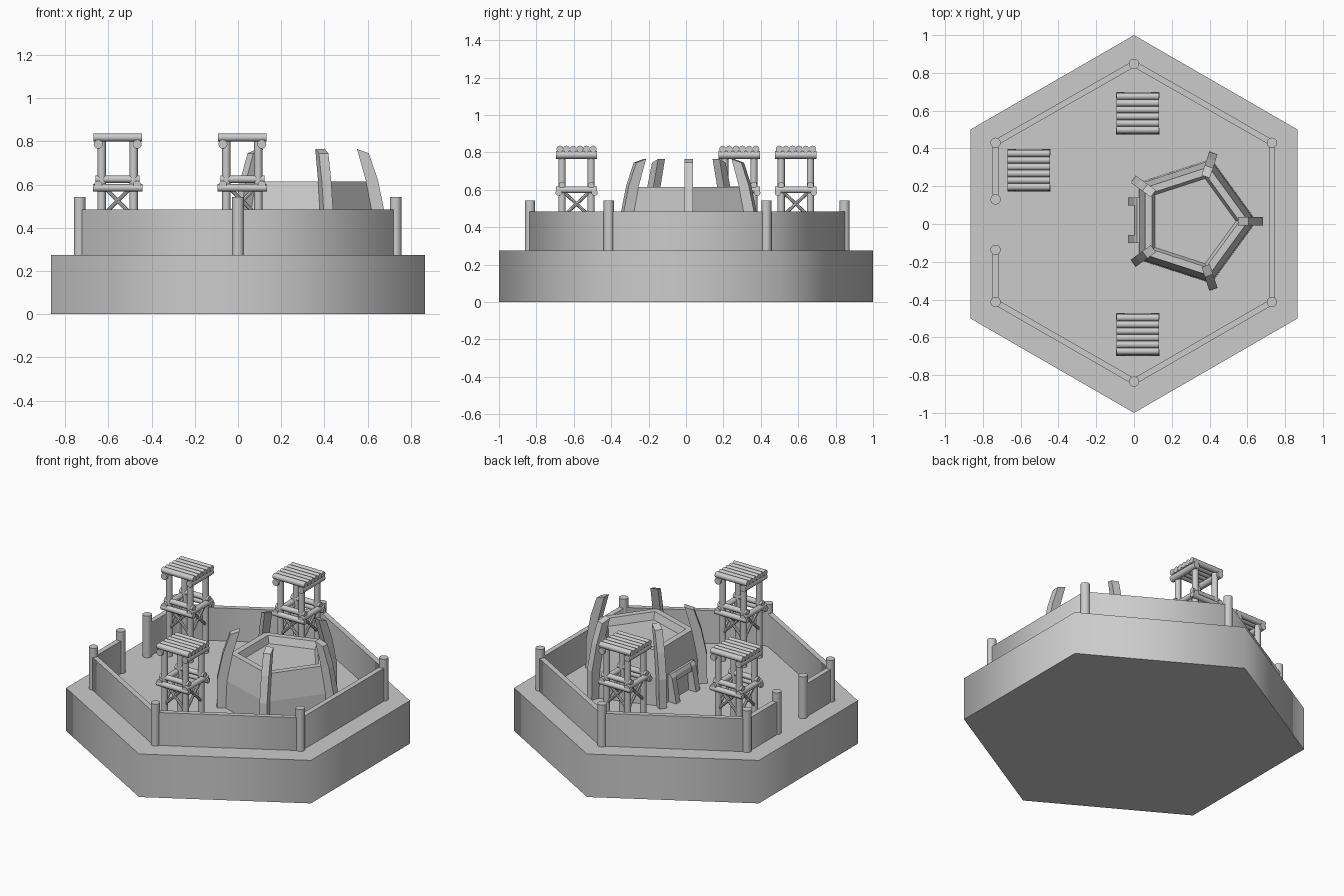
import bpy, bmesh, math
from mathutils import Vector

if "Cube" in bpy.data.objects:
    bpy.data.objects.remove(bpy.data.objects["Cube"])

FLOOR = 0.275


def finish(bm, name, angle=None):
    bmesh.ops.recalc_face_normals(bm, faces=bm.faces)
    me = bpy.data.meshes.new(name)
    bm.to_mesh(me)
    bm.free()
    ob = bpy.data.objects.new(name, me)
    bpy.context.collection.objects.link(ob)
    if angle:
        bpy.ops.object.select_all(action='DESELECT')
        ob.select_set(True)
        bpy.context.view_layer.objects.active = ob
        bpy.ops.object.shade_smooth_by_angle(angle=math.radians(angle))
    return ob


def add_log(bm, a, b, r, seg=12):
    a, b = Vector(a), Vector(b)
    d = b - a
    m = d.to_track_quat('Z', 'Y').to_matrix().to_4x4()
    m.translation = (a + b) / 2
    bmesh.ops.create_cone(bm, cap_ends=True, segments=seg, radius1=r, radius2=r,
                          depth=d.length, matrix=m)


def add_rings(bm, n, profile, cx=0, cy=0, start=0):
    """Stack n-sided rings (radius, z) and cap both ends."""
    rings = []
    for r, z in profile:
        rings.append([bm.verts.new((cx + r * math.cos(start + i * math.tau / n),
                                    cy + r * math.sin(start + i * math.tau / n), z))
                      for i in range(n)])
    for lo, hi in zip(rings, rings[1:]):
        for i in range(n):
            j = (i + 1) % n
            bm.faces.new((lo[i], lo[j], hi[j], hi[i]))
    bm.faces.new(rings[0][::-1])
    bm.faces.new(rings[-1])


def add_slab(bm, profile, origin, angle, width):
    """Extrude a radial (distance, z) profile sideways by width."""
    u = Vector((math.cos(angle), math.sin(angle), 0))
    v = Vector((-u.y, u.x, 0)) * width / 2
    sides = [[bm.verts.new(Vector(origin) + u * r + Vector((0, 0, z)) + v * s)
              for r, z in profile] for s in (-1, 1)]
    n = len(profile)
    for i in range(n):
        j = (i + 1) % n
        bm.faces.new((sides[0][i], sides[0][j], sides[1][j], sides[1][i]))
    bm.faces.new(sides[0][::-1])
    bm.faces.new(sides[1])


# Hexagonal base
bm = bmesh.new()
add_rings(bm, 6, [(1, 0), (1, FLOOR)], start=math.pi / 2)
finish(bm, "hex_base", 65)

# Perimeter wall with a gate gap on the left
path = [(-0.733, 0.13), (-0.733, 0.43), (0, 0.848), (0.73, 0.43),
        (0.73, -0.413), (0, -0.834), (-0.733, -0.413), (-0.733, -0.137)]
pts = [Vector(p) for p in path]
bm = bmesh.new()
sections = []
for i, p in enumerate(pts):
    dirs = []
    if i > 0:
        dirs.append((p - pts[i - 1]).normalized())
    if i < len(pts) - 1:
        dirs.append((pts[i + 1] - p).normalized())
    t = sum(dirs, Vector((0, 0))).normalized()
    n = Vector((-t.y, t.x)) * (0.016 / t.dot(dirs[0]))
    sections.append([bm.verts.new((q.x, q.y, z)) for q, z in
                     ((p + n, FLOOR), (p + n, 0.485), (p - n, 0.485), (p - n, FLOOR))])
for a, b in zip(sections, sections[1:]):
    for i in range(4):
        j = (i + 1) % 4
        bm.faces.new((a[i], a[j], b[j], b[i]))
bm.faces.new(sections[0])
bm.faces.new(sections[-1][::-1])
finish(bm, "perimeter_wall", 65)

# Wall posts
bm = bmesh.new()
for x, y in path:
    add_log(bm, (x, y, FLOOR), (x, y, 0.542), 0.027, 20)
finish(bm, "wall_posts", 40)

# Log watchtowers
for k, (cx, cy) in enumerate([(0.02, 0.587), (0.02, -0.585), (-0.557, 0.285)]):
    bm = bmesh.new()
    for sx in (-1, 1):
        for sy in (-1, 1):  # legs
            x, y = cx + sx * 0.074, cy + sy * 0.078
            add_log(bm, (x, y, FLOOR), (x, y, 0.80), 0.019)
        x = cx + sx * 0.09  # roof and platform side beams
        add_log(bm, (x, cy - 0.11, 0.787), (x, cy + 0.11, 0.787), 0.021)
        add_log(bm, (x, cy - 0.11, 0.6), (x, cy + 0.11, 0.6), 0.018)
        y = cy + sx * 0.096  # platform cross beams
        add_log(bm, (cx - 0.114, y, 0.585), (cx + 0.114, y, 0.585), 0.017)
        y = cy + sx * 0.078
        add_log(bm, (cx - 0.102, y, 0.625), (cx + 0.102, y, 0.625), 0.017)
        for s in (-1, 1):  # diagonal braces
            x, y = cx + sx * 0.078, cy + sx * 0.082
            add_log(bm, (x, cy - s * 0.08, 0.45), (x, cy + s * 0.08, 0.6), 0.009, 8)
            add_log(bm, (cx - s * 0.075, y, 0.45), (cx + s * 0.075, y, 0.6), 0.009, 8)
    for i in range(6):  # roof logs
        y = cy + (i - 2.5) * 0.0355
        add_log(bm, (cx - 0.112, y, 0.818), (cx + 0.112, y, 0.818), 0.0185)
    finish(bm, f"watchtower_{k + 1}", 40)

# Pentagonal bunker with recessed roof
BX, BY = 0.303, 0.015
bm = bmesh.new()
add_rings(bm, 5, [(0.345, FLOOR), (0.338, 0.45), (0.302, 0.615),
                  (0.256, 0.615), (0.237, 0.57)], BX, BY)
finish(bm, "bunker")

# Leaning corner ribs
rib = [(0.30, FLOOR), (0.38, FLOOR), (0.378, 0.46), (0.345, 0.62), (0.303, 0.745),
       (0.248, 0.765), (0.29, 0.615), (0.315, 0.485)]
bm = bmesh.new()
for i in range(5):
    add_slab(bm, rib, (BX, BY, 0), i * math.tau / 5, 0.046)
finish(bm, "bunker_ribs")

# Doorway frame on the gate side
bm = bmesh.new()
leg = [(-0.06, FLOOR), (0.03, FLOOR), (0.0, 0.43), (-0.015, 0.45), (-0.06, 0.45)]
for y in (0.12, -0.08):
    add_slab(bm, leg, (0, y, 0), math.pi, 0.042)
add_slab(bm, [(-0.06, 0.40), (0.0, 0.40), (-0.005, 0.43), (-0.015, 0.45), (-0.06, 0.45)],
         (0, 0.02, 0), math.pi, 0.16)
finish(bm, "doorway_frame")
